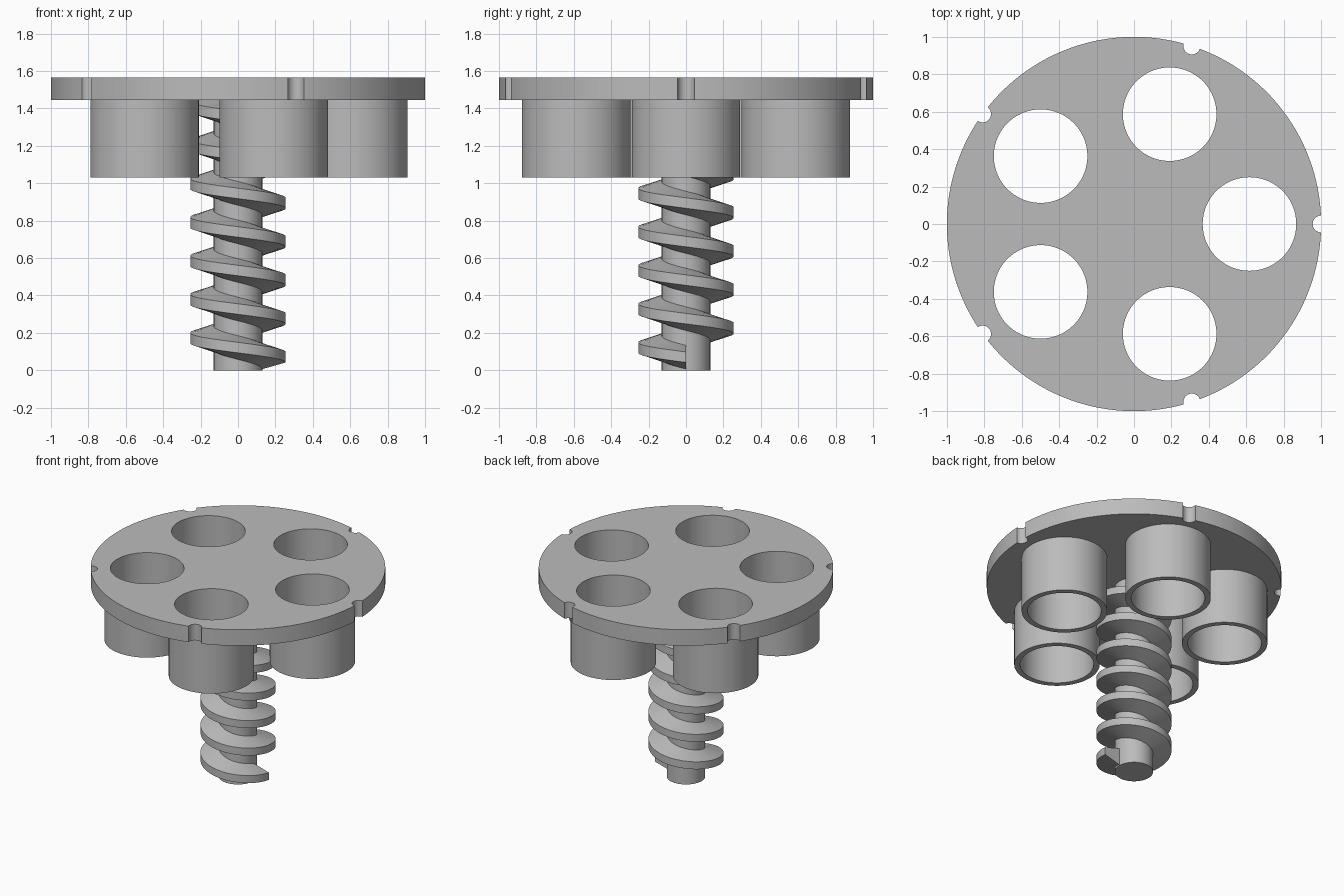
import bpy
import bmesh
from math import cos, sin, asin, pi, tau

cube = bpy.data.objects.get("Cube")
if cube:
    bpy.data.objects.remove(cube, do_unlink=True)

# Sizes
COUNT = 5
PLATE_BOTTOM, PLATE_TOP = 1.445, 1.565
TUBE_BOTTOM = 1.03
RING, BORE, TUBE = 0.617, 0.25, 0.29
NOTCH = 0.045
SHAFT, THREAD = 0.13, 0.255
PITCH, TURNS, START = 0.206, 6.75, 0.07
ROOT_HALF, TIP_HALF = 0.066, 0.028

grey = bpy.data.materials.new("plain grey")
grey.use_nodes = True
colour = (0.5, 0.5, 0.5, 1)
grey.diffuse_color = colour
grey.node_tree.nodes["Principled BSDF"].inputs["Base Color"].default_value = colour


def finish(name, bm):
    """Turn a bmesh into a shaded object."""
    bmesh.ops.remove_doubles(bm, verts=bm.verts, dist=1e-5)
    bmesh.ops.recalc_face_normals(bm, faces=bm.faces)
    mesh = bpy.data.meshes.new(name)
    bm.to_mesh(mesh)
    bm.free()
    mesh.materials.append(grey)
    obj = bpy.data.objects.new(name, mesh)
    bpy.context.collection.objects.link(obj)
    bpy.ops.object.select_all(action='DESELECT')
    obj.select_set(True)
    bpy.context.view_layer.objects.active = obj
    bpy.ops.object.shade_smooth_by_angle(angle=pi / 6)
    return obj


def arc(cx, cy, r, a, b, n):
    return [(cx + r * cos(a + (b - a) * i / n), cy + r * sin(a + (b - a) * i / n))
            for i in range(n)]


def circle(cx, cy, r, n=96):
    return arc(cx, cy, r, 0, tau, n)


def extrude(name, loops, bottom, top):
    """Fill nested outlines and extrude them between two heights."""
    curve = bpy.data.curves.new(name, 'CURVE')
    curve.dimensions = '2D'
    curve.fill_mode = 'BOTH'
    curve.extrude = (top - bottom) / 2
    for loop in loops:
        spline = curve.splines.new('POLY')
        spline.points.add(len(loop) - 1)
        for point, (x, y) in zip(spline.points, loop):
            point.co = (x, y, 0, 1)
        spline.use_cyclic_u = True
    helper = bpy.data.objects.new(name + " outline", curve)
    bpy.context.collection.objects.link(helper)
    graph = bpy.context.evaluated_depsgraph_get()
    mesh = bpy.data.meshes.new_from_object(helper.evaluated_get(graph))
    bm = bmesh.new()
    bm.from_mesh(mesh)
    bmesh.ops.translate(bm, verts=bm.verts, vec=(0, 0, (bottom + top) / 2))
    bpy.data.objects.remove(helper, do_unlink=True)
    bpy.data.curves.remove(curve)
    bpy.data.meshes.remove(mesh)
    return finish(name, bm)


# Round plate with rim notches and through holes
angles = [tau * k / COUNT for k in range(COUNT)]
centres = [(RING * cos(a), RING * sin(a)) for a in angles]
half = 2 * asin(NOTCH / 2)
rim = []
for a in angles:
    rim += arc(cos(a), sin(a), NOTCH, a + 1.5 * pi - half / 2, a + pi / 2 + half / 2, 20)
    rim += arc(0, 0, 1, a + half, a + tau / COUNT - half, 36)
extrude("plate", [rim] + [circle(x, y, BORE) for x, y in centres],
        PLATE_BOTTOM, PLATE_TOP)

# Open tubes hanging under the holes
for k, (x, y) in enumerate(centres):
    extrude(f"tube_{k + 1}", [circle(x, y, TUBE), circle(x, y, BORE)],
            TUBE_BOTTOM, PLATE_BOTTOM)

# Central shaft
extrude("shaft", [circle(0, 0, SHAFT, 64)], 0, PLATE_BOTTOM + 0.05)

# Left-handed screw thread with a tapered section
bm = bmesh.new()
section = [(SHAFT - 0.01, -ROOT_HALF), (THREAD, -TIP_HALF),
           (THREAD, TIP_HALF), (SHAFT - 0.01, ROOT_HALF)]
steps = int(TURNS * 64)
rows = []
for i in range(steps + 1):
    turn = TURNS * i / steps
    a = -tau * turn
    rows.append([bm.verts.new((r * cos(a), r * sin(a), START + PITCH * turn + z))
                 for r, z in section])
for low, high in zip(rows, rows[1:]):
    for j in range(4):
        n = (j + 1) % 4
        bm.faces.new((low[j], low[n], high[n], high[j]))
bm.faces.new(rows[0])
bm.faces.new(rows[-1])
finish("screw_thread", bm)
